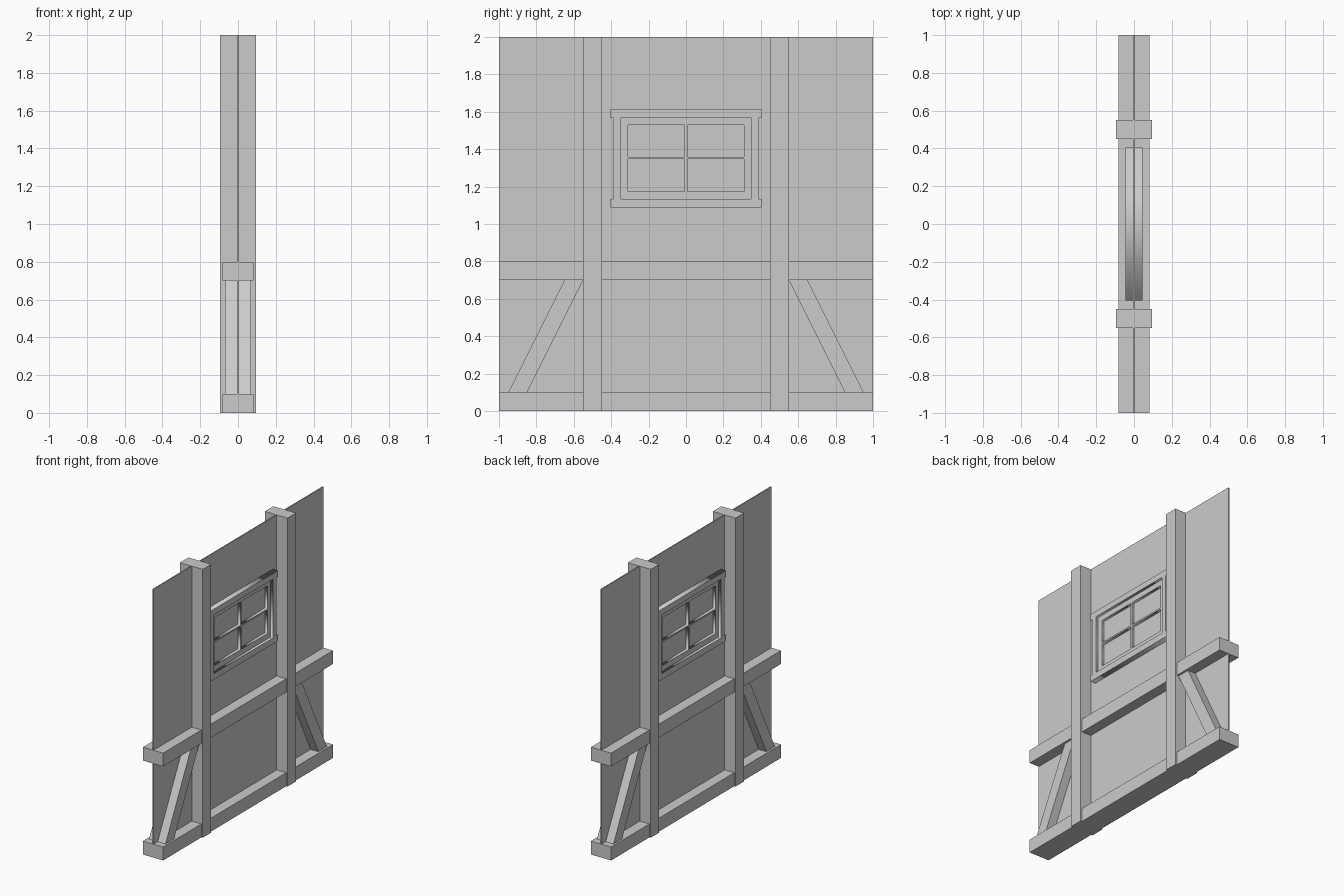
import bpy
from math import pi

if "Cube" in bpy.data.objects:
    bpy.data.objects.remove(bpy.data.objects["Cube"])


def prism(name, profile, half_depth):
    """Extrude a closed (y, z) profile symmetrically along x."""
    n = len(profile)
    verts = [(x, y, z) for x in (-half_depth, half_depth) for y, z in profile]
    faces = [tuple(range(n))[::-1], tuple(range(n, 2 * n))]
    faces += [(i, (i + 1) % n, n + (i + 1) % n, n + i) for i in range(n)]
    mesh = bpy.data.meshes.new(name)
    mesh.from_pydata(verts, [], faces)
    area = sum(profile[i][0] * profile[(i + 1) % n][1]
               - profile[(i + 1) % n][0] * profile[i][1] for i in range(n))
    if area < 0:
        mesh.flip_normals()
    obj = bpy.data.objects.new(name, mesh)
    bpy.context.collection.objects.link(obj)
    return obj


def rect(y0, y1, z0, z1):
    return [(y0, z0), (y1, z0), (y1, z1), (y0, z1)]


def panel(name, loops, half_depth):
    """Flat panel with holes: first loop is the outline, the rest are holes."""
    curve = bpy.data.curves.new(name, 'CURVE')
    curve.dimensions = '2D'
    curve.fill_mode = 'BOTH'
    curve.extrude = half_depth
    for loop in loops:
        spline = curve.splines.new('POLY')
        spline.points.add(len(loop) - 1)
        for p, (y, z) in zip(spline.points, loop):
            p.co = (y, z, 0, 1)
        spline.use_cyclic_u = True
    obj = bpy.data.objects.new(name, curve)
    bpy.context.collection.objects.link(obj)
    obj.rotation_euler = (pi / 2, 0, pi / 2)
    bpy.ops.object.select_all(action='DESELECT')
    obj.select_set(True)
    bpy.context.view_layer.objects.active = obj
    bpy.ops.object.convert(target='MESH')
    return bpy.context.object


# Thin wall sheet
prism("wall_panel", rect(-1, 1, 0, 2), 0.004)

# Horizontal timbers
prism("sill_beam", rect(-1, 1, 0, 0.1), 0.083)
prism("middle_rail", rect(-1, 1, 0.7, 0.8), 0.083)

# Posts and slanted braces on each side
for s, side in ((-1, "left"), (1, "right")):
    prism(f"post_{side}", rect(s * 0.5 - 0.05, s * 0.5 + 0.05, 0, 2), 0.094)
    prism(f"brace_{side}", [(s * 0.95, 0.1), (s * 0.85, 0.1),
                            (s * 0.55, 0.7), (s * 0.65, 0.7)], 0.068)

# Window casing with wider head and sill
half = [(0.404, 1.088), (0.404, 1.134), (0.388, 1.134),
        (0.388, 1.567), (0.404, 1.567), (0.404, 1.613)]
outline = half + [(-y, z) for y, z in reversed(half)]
panel("window_casing", [outline, rect(-0.348, 0.348, 1.134, 1.57)], 0.045)

# Sash with four panes
panes = [rect(y0, y1, z0, z1)
         for y0, y1 in ((-0.31, -0.007), (0.007, 0.31))
         for z0, z1 in ((1.175, 1.347), (1.359, 1.53))]
panel("window_sash", [rect(-0.348, 0.348, 1.134, 1.57)] + panes, 0.025)
